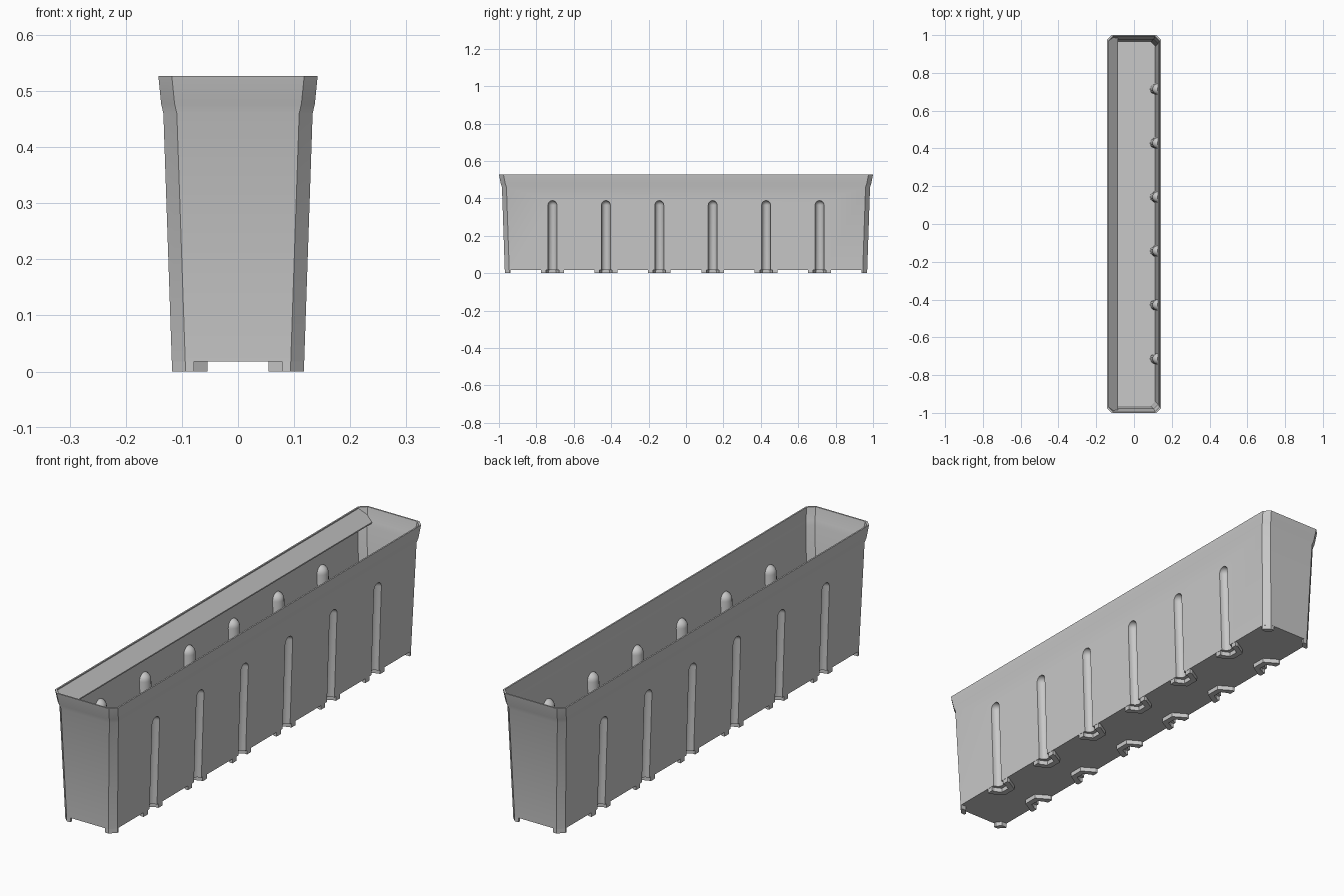
import bpy, bmesh, math
from mathutils import Matrix

old = bpy.data.objects.get("Cube")
if old:
    bpy.data.objects.remove(old)

grey = bpy.data.materials.new("light grey plastic")
grey.use_nodes = True
grey.diffuse_color = (0.58, 0.58, 0.58, 1)
grey.node_tree.nodes["Principled BSDF"].inputs["Base Color"].default_value = (0.58, 0.58, 0.58, 1)

WALL = 0.006
FLOOR = 0.018
GROOVES = [-0.714 + 0.2856 * i for i in range(6)]
# height, half width, half length of the box outline
LEVELS = [(FLOOR, 0.118, 0.969), (0.46, 0.133, 0.984), (0.477, 0.137, 0.990), (0.527, 0.142, 1.0)]


def finish(name, bm):
    bmesh.ops.recalc_face_normals(bm, faces=bm.faces)
    mesh = bpy.data.meshes.new(name)
    bm.to_mesh(mesh)
    bm.free()
    obj = bpy.data.objects.new(name, mesh)
    bpy.context.collection.objects.link(obj)
    mesh.materials.append(grey)
    return obj


def loft(name, levels):
    """Stack of rectangles with cut corners, capped at both ends."""
    bm = bmesh.new()
    rings = []
    c = 0.024
    for z, a, b in levels:
        outline = [(a, c - b), (a, b - c), (a - c, b), (c - a, b),
                   (-a, b - c), (-a, c - b), (c - a, -b), (a - c, -b)]
        rings.append([bm.verts.new((x, y, z)) for x, y in outline])
    for lo, hi in zip(rings, rings[1:]):
        for i in range(8):
            j = (i + 1) % 8
            bm.faces.new((lo[i], lo[j], hi[j], hi[i]))
    bm.faces.new(rings[0])
    bm.faces.new(rings[-1])
    return finish(name, bm)


def capsules(name, r, squash):
    """Round-topped ribs leaning with both long walls."""
    bm = bmesh.new()
    for side in (-1, 1):
        for y in GROOVES:
            verts = []
            for x, z in ((0.114, -0.1), (0.1305, 0.364)):
                m = Matrix.Translation((side * x, y, z)) @ Matrix.Diagonal((squash, 1, 1, 1))
                verts += bmesh.ops.create_uvsphere(bm, u_segments=20, v_segments=12,
                                                   radius=r, matrix=m)["verts"]
            faces = list({f for v in verts for f in v.link_faces})
            bmesh.ops.delete(bm, geom=faces, context='FACES_ONLY')
            edges = list({e for v in verts for e in v.link_edges})
            bmesh.ops.delete(bm, geom=edges, context='EDGES_FACES') if edges else None
            verts = [v for v in verts if v.is_valid]
            res = bmesh.ops.convex_hull(bm, input=verts)
            loose = [v for v in bm.verts if not v.link_faces]
            bmesh.ops.delete(bm, geom=loose, context='VERTS')
    return finish(name, bm)


def subtract(obj, cutter):
    cutter.hide_render = True
    mod = obj.modifiers.new("cut", 'BOOLEAN')
    mod.operation = 'DIFFERENCE'
    mod.solver = 'EXACT'
    mod.object = cutter
    bpy.context.view_layer.objects.active = obj
    bpy.ops.object.modifier_apply(modifier=mod.name)
    bpy.data.objects.remove(cutter)


def prism(bm, points, z0, z1):
    lo = [bm.verts.new((x, y, z0)) for x, y in points]
    hi = [bm.verts.new((x, y, z1)) for x, y in points]
    bm.faces.new(lo)
    bm.faces.new(hi)
    n = len(points)
    for i in range(n):
        j = (i + 1) % n
        bm.faces.new((lo[i], lo[j], hi[j], hi[i]))


# Box: outer shell minus a cavity that leaves room for the ribs
inner = [(z, a - WALL, b - WALL) for z, a, b in LEVELS]
inner[0] = (FLOOR + WALL, inner[0][1], inner[0][2])
z, a, b = inner[-1]
inner.append((z + 0.05, a, b))
cavity = loft("cavity", inner)
subtract(cavity, capsules("rib_cutter", 0.030, 1.1))
body = loft("planter_box", LEVELS)
subtract(body, cavity)
subtract(body, capsules("groove_cutter", 0.024, 1.1))

# Sloping inner flap along one long rim
bm = bmesh.new()
flap = [(-0.139, -0.972, 0.526), (-0.118, -0.988, 0.506), (-0.085, -0.984, 0.475)]
pts = flap + [(x, -y, z) for x, y, z in reversed(flap)]
top = [bm.verts.new(p) for p in pts]
low = [bm.verts.new((x, y, z - 0.005)) for x, y, z in pts]
bm.faces.new(top)
bm.faces.new(low)
for i in range(6):
    j = (i + 1) % 6
    bm.faces.new((top[i], top[j], low[j], low[i]))
flap_obj = finish("rim_flap", bm)

# Four corner feet
bm = bmesh.new()
corner = [(0.1175, 0.938), (0.1175, 0.945), (0.094, 0.9685),
          (0.078, 0.9685), (0.078, 0.957), (0.094, 0.938)]
for sx in (-1, 1):
    for sy in (-1, 1):
        prism(bm, [(sx * x, sy * y) for x, y in corner], 0, FLOOR + 0.002)
corner_feet = finish("corner_feet", bm)

# Bracket-shaped feet below every groove
bm = bmesh.new()
half = [(0.117, 0.034), (0.117, 0.061), (0.106, 0.061), (0.054, 0.03)]
hollow = [(0.078, 0.02), (0.106, 0.034)]
bracket = half + [(x, -y) for x, y in reversed(half)]
bracket += [(x, -y) for x, y in reversed(hollow)] + hollow
for side in (-1, 1):
    for y0 in GROOVES:
        prism(bm, [(side * x, y0 + y) for x, y in bracket], 0, FLOOR + 0.002)
groove_feet = finish("groove_feet", bm)

# Smooth the round grooves, keep the flat walls crisp
bpy.ops.object.select_all(action='DESELECT')
body.select_set(True)
bpy.context.view_layer.objects.active = body
bpy.ops.object.shade_smooth_by_angle(angle=math.radians(25))
